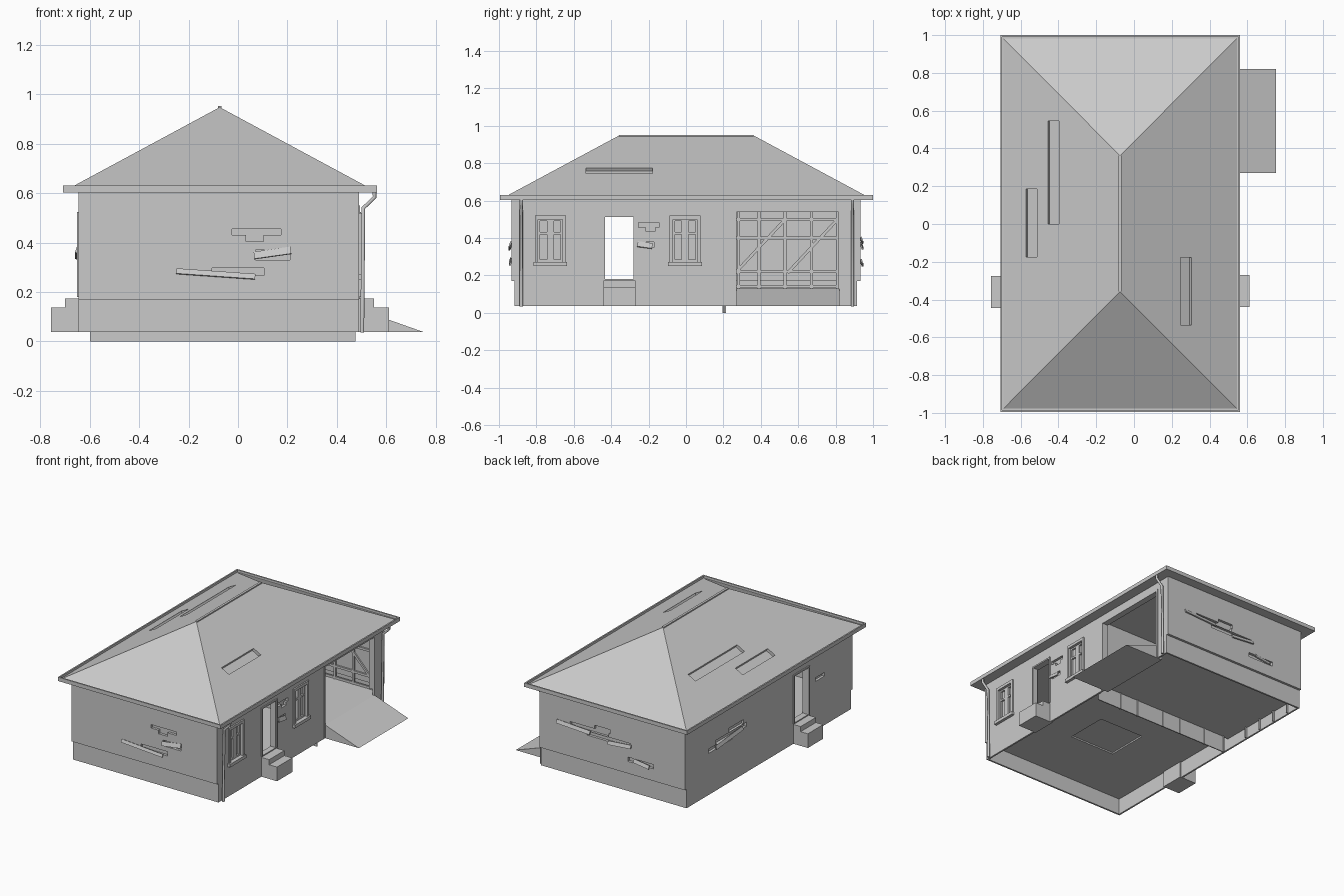
import bpy, bmesh, math
from mathutils import Matrix, Vector

old = bpy.data.objects.get("Cube")
if old:
    bpy.data.objects.remove(old, do_unlink=True)

mat = bpy.data.materials.new("plain grey")
mat.use_nodes = True
GREY = (0.59, 0.59, 0.59, 1)
mat.diffuse_color = GREY
mat.node_tree.nodes["Principled BSDF"].inputs["Base Color"].default_value = GREY

# Walls: turn about z and distance of the outer face from the origin
WALLS = {"front": (0, 0.932), "left": (90, 0.49), "back": (180, 0.932), "right": (-90, 0.645)}


def finish(name, bm):
    bmesh.ops.recalc_face_normals(bm, faces=bm.faces)
    mesh = bpy.data.meshes.new(name)
    bm.to_mesh(mesh)
    bm.free()
    mesh.materials.append(mat)
    ob = bpy.data.objects.new(name, mesh)
    bpy.context.collection.objects.link(ob)
    return ob


def boxes(name, *items, m=Matrix()):
    """One object of boxes, each given by three (low, high) ranges."""
    bm = bmesh.new()
    for item in items:
        centre = Vector([sum(r) / 2 for r in item])
        size = [r[1] - r[0] for r in item] + [1]
        bmesh.ops.create_cube(bm, size=1, matrix=m @ Matrix.Translation(centre) @ Matrix.Diagonal(size))
    return finish(name, bm)


def on_wall(wall, u=0, z=0, tilt=0, lean=0):
    """Frame on a wall: local x runs along it, local -y points outward."""
    turn, dist = WALLS[wall]
    return (Matrix.Rotation(math.radians(turn), 4, 'Z') @ Matrix.Translation((u, -dist, z))
            @ Matrix.Rotation(math.radians(tilt), 4, 'Y') @ Matrix.Rotation(math.radians(lean), 4, 'X'))


def carve(ob, cutters):
    for cutter in cutters:
        cutter.hide_render = True
        mod = ob.modifiers.new("cut", 'BOOLEAN')
        mod.object = cutter
        mod.operation = 'DIFFERENCE'
        mod.solver = 'EXACT'
        bpy.context.view_layer.objects.active = ob
        bpy.ops.object.modifier_apply(modifier=mod.name)


def discard(cutters):
    for cutter in cutters:
        bpy.data.objects.remove(cutter, do_unlink=True)


# Thin hollow plinth and walls
plinth = boxes("plinth", ((-0.645, 0.49), (-0.917, 0.915), (0.037, 0.17)))
walls = boxes("walls", ((-0.645, 0.49), (-0.932, 0.932), (0.17, 0.61)))
under = boxes("plinth_cutter", ((-0.633, 0.478), (-0.905, 0.903), (-0.1, 0.3)))
inside = boxes("inside_cutter", ((-0.6, 0.45), (-0.885, 0.885), (0.1, 0.7)))
garage = boxes("garage_cutter", ((0.4, 0.6), (0.27, 0.815), (0.13, 0.54)))
cuts = [inside, garage, boxes("door_cutter", ((-0.8, 0.6), (-0.44, -0.28), (0.18, 0.515)))]

# Window openings
WINDOWS = (-0.725, -0.005)
for y in WINDOWS:
    cuts.append(boxes("window_cutter", ((0.4, 0.6), (y - 0.07, y + 0.07), (0.27, 0.505))))

# Missing bricks: wall, along, height, length, thickness
BRICKS = [("front", 0.075, 0.442, 0.2, 0.024), ("front", 0.068, 0.42, 0.07, 0.03),
          ("front", 0.0, 0.282, 0.21, 0.03), ("front", 0.14, 0.35, 0.14, 0.04),
          ("left", -0.2, 0.47, 0.11, 0.025), ("left", -0.19, 0.45, 0.05, 0.03),
          ("left", -0.21, 0.365, 0.08, 0.03),
          ("back", -0.1, 0.4, 0.3, 0.03), ("back", 0.05, 0.37, 0.34, 0.03),
          ("back", 0.0, 0.425, 0.12, 0.03), ("back", 0.3, 0.27, 0.2, 0.03),
          ("right", -0.42, 0.375, 0.34, 0.03), ("right", -0.54, 0.345, 0.26, 0.03),
          ("right", -0.36, 0.405, 0.16, 0.03), ("right", 0.57, 0.395, 0.1, 0.025)]
for wall, u, z, length, h in BRICKS:
    cuts.append(boxes("brick_cutter", ((-length / 2, length / 2), (-0.05, 0.018), (-h / 2, h / 2)),
                      m=on_wall(wall, u, z)))
carve(walls, cuts)
carve(plinth, [under, garage])
discard(cuts + [under])

# Loose plaster shards leaning out of the damage
SHARDS = [("front", -0.09, 0.27, 0.32, 0.022, 4), ("front", 0.14, 0.355, 0.15, 0.03, -8),
          ("left", -0.22, 0.36, 0.08, 0.03, 8),
          ("back", -0.22, 0.385, 0.26, 0.026, 3), ("back", 0.14, 0.355, 0.18, 0.026, -5),
          ("back", 0.31, 0.265, 0.12, 0.026, 8),
          ("right", -0.45, 0.355, 0.3, 0.026, -5)]
for wall, u, z, length, h, tilt in SHARDS:
    boxes("plaster_shard", ((-length / 2, length / 2), (-0.012, -0.004), (-h / 2, h / 2)),
          m=on_wall(wall, u, z, tilt, -20))

# Floors, with a shallow hole under the house
floor = boxes("house_floor", ((-0.64, 0.485), (-0.91, 0.2), (0.15, 0.172)))
hole = boxes("floor_hole_cutter", ((-0.22, 0.13), (-0.48, -0.18), (0.1, 0.16)))
carve(floor, [hole])
discard([hole])
boxes("garage_floor", ((-0.64, 0.485), (0.2, 0.91), (0.115, 0.13)))

# Partition reaching below the floor, with ribs on both faces
boxes("partition", ((-0.6, 0.475), (0.2, 0.207), (0, 0.17)), ((-0.6, 0.45), (0.2, 0.207), (0.17, 0.6)))
RIBS = (-0.59, -0.43, -0.22, -0.075, 0.14, 0.285)
boxes("partition_ribs", *[((x, x + 0.006), (0.195, 0.213), (0, 0.15)) for x in RIBS])

# Stud frames lining the two outer garage walls, with braces
HEIGHTS = (0.14, 0.22, 0.4, 0.5)
studs = [((-0.6, -0.588), (y - 0.008, y + 0.008), (0.13, 0.6)) for y in (0.28, 0.39, 0.53, 0.67, 0.81)]
studs += [((-0.634, -0.62), (y - 0.004, y + 0.004), (0.04, 0.12)) for y in (0.39, 0.53, 0.67, 0.81)]
studs += [((-0.6, -0.588), (0.207, 0.885), (z - 0.008, z + 0.008)) for z in HEIGHTS]
studs += [((x - 0.008, x + 0.008), (0.873, 0.885), (0.13, 0.6)) for x in RIBS + (0.42,)]
studs += [((-0.6, 0.45), (0.873, 0.885), (z - 0.008, z + 0.008)) for z in HEIGHTS]
boxes("garage_studs", *studs)
for y in (0.4, 0.68):
    boxes("garage_brace", ((-0.005, 0.005), (-0.2, 0.2), (-0.008, 0.008)),
          m=Matrix.Translation((-0.592, y, 0.36)) @ Matrix.Rotation(math.radians(47), 4, 'X'))
for x in (0.28, -0.2):
    boxes("garage_brace", ((-0.2, 0.2), (-0.005, 0.005), (-0.008, 0.008)),
          m=Matrix.Translation((x, 0.878, 0.36)) @ Matrix.Rotation(math.radians(47), 4, 'Y'))

# Garage ramp: wedge profile pushed along y
bm = bmesh.new()
ends = [[bm.verts.new((x, y, z)) for x, z in ((0.45, 0.037), (0.753, 0.037), (0.49, 0.13), (0.45, 0.13))]
        for y in (0.27, 0.82)]
bm.faces.new(ends[0])
bm.faces.new(ends[1])
for i in range(4):
    j = (i + 1) % 4
    bm.faces.new((ends[0][i], ends[0][j], ends[1][j], ends[1][i]))
finish("garage_ramp", bm)

# Garage door surround
boxes("garage_surround", ((0.485, 0.494), (0.255, 0.27), (0.04, 0.55)),
      ((0.485, 0.494), (0.815, 0.83), (0.04, 0.55)), ((0.485, 0.494), (0.27, 0.815), (0.54, 0.55)))

# Steps and door frames on both long sides
for wall, u, reach in (("left", -0.355, 0.122), ("right", 0.36, 0.112)):
    frame = on_wall(wall, u)
    boxes("door_steps", ((-0.085, 0.085), (-reach, 0.02), (0.037, 0.137)),
          ((-0.085, 0.085), (-reach / 2, 0.02), (0.137, 0.173)), m=frame)
    boxes("door_frame", ((-0.09, -0.078), (-0.008, 0.03), (0.18, 0.52)),
          ((0.078, 0.09), (-0.008, 0.03), (0.18, 0.52)),
          ((-0.09, 0.09), (-0.008, 0.03), (0.513, 0.523)), m=frame)

# Windows: trim, sill, sashes and glass
for u in WINDOWS:
    frame = on_wall("left", u)
    boxes("window_trim", ((-0.083, -0.065), (-0.01, 0.03), (0.26, 0.52)),
          ((0.065, 0.083), (-0.01, 0.03), (0.26, 0.52)),
          ((-0.083, 0.083), (-0.01, 0.03), (0.5, 0.52)),
          ((-0.09, 0.09), (-0.02, 0.03), (0.25, 0.272)), m=frame)
    sashes = [((-0.008, 0.008), (0.008, 0.03), (0.27, 0.505))]
    for s in (-1, 1):
        for a, b in ((0.008, 0.018), (0.055, 0.066)):
            sashes.append((tuple(sorted((s * a, s * b))), (0.008, 0.03), (0.27, 0.505)))
    sashes += [((-0.066, 0.066), (0.008, 0.03), (z, z + 0.012)) for z in (0.272, 0.42, 0.49)]
    boxes("window_sashes", *sashes, m=frame)
    boxes("window_glass", ((-0.07, 0.07), (0.02, 0.025), (0.27, 0.505)), m=frame)

# Hipped roof with sunken damage strips
EAVE, TOP, MID = 0.615, 0.948, -0.074
bm = bmesh.new()
eave = [bm.verts.new((x, y, EAVE)) for x, y in ((-0.692, -0.978), (0.544, -0.978), (0.544, 0.982), (-0.692, 0.982))]
ridge = [bm.verts.new((MID, y, TOP)) for y in (-0.358, 0.362)]
a, b, c, d = eave
for face in ((a, b, c, d), (a, b, ridge[0]), (b, c, ridge[1], ridge[0]), (c, d, ridge[1]), (d, a, ridge[0], ridge[1])):
    bm.faces.new(face)
roof = finish("hipped_roof", bm)
pitch = math.atan2(TOP - EAVE, 0.618)
pits = []
for x, y0, y1 in ((-0.427, 0.0, 0.545), (-0.543, -0.175, 0.185), (0.275, -0.535, -0.178)):
    side = 1 if x > MID else -1
    z = TOP - abs(x - MID) * math.tan(pitch)
    pits.append(boxes("roof_cutter", ((-0.033, 0.033), (y0, y1), (-0.02, 0.05)),
                      m=Matrix.Translation((x, 0, z)) @ Matrix.Rotation(side * pitch, 4, 'Y')))
carve(roof, pits)
discard(pits)
boxes("ridge_cap", ((MID - 0.008, MID + 0.008), (-0.358, 0.362), (0.94, 0.952)))

# Eaves board with a raised gutter rim
X, Y, RIM = (-0.708, 0.562), (-0.995, 1.0), (0.603, 0.63)
boxes("eaves", (X, Y, (0.603, 0.614)))
boxes("gutter_rim", ((X[0], X[0] + 0.01), Y, RIM), ((X[1] - 0.01, X[1]), Y, RIM),
      (X, (Y[0], Y[0] + 0.01), RIM), (X, (Y[1] - 0.01, Y[1]), RIM))

# Downpipes on the left side
for y in (-0.88, 0.89):
    curve = bpy.data.curves.new("downpipe", 'CURVE')
    curve.dimensions = '3D'
    curve.bevel_depth = 0.009
    curve.bevel_resolution = 1
    curve.use_fill_caps = True
    curve.materials.append(mat)
    path = ((0.503, 0.035), (0.508, 0.54), (0.553, 0.583), (0.553, 0.61))
    line = curve.splines.new('POLY')
    line.points.add(len(path) - 1)
    for p, (x, z) in zip(line.points, path):
        p.co = (x, y, z, 1)
    bpy.context.collection.objects.link(bpy.data.objects.new("downpipe", curve))
